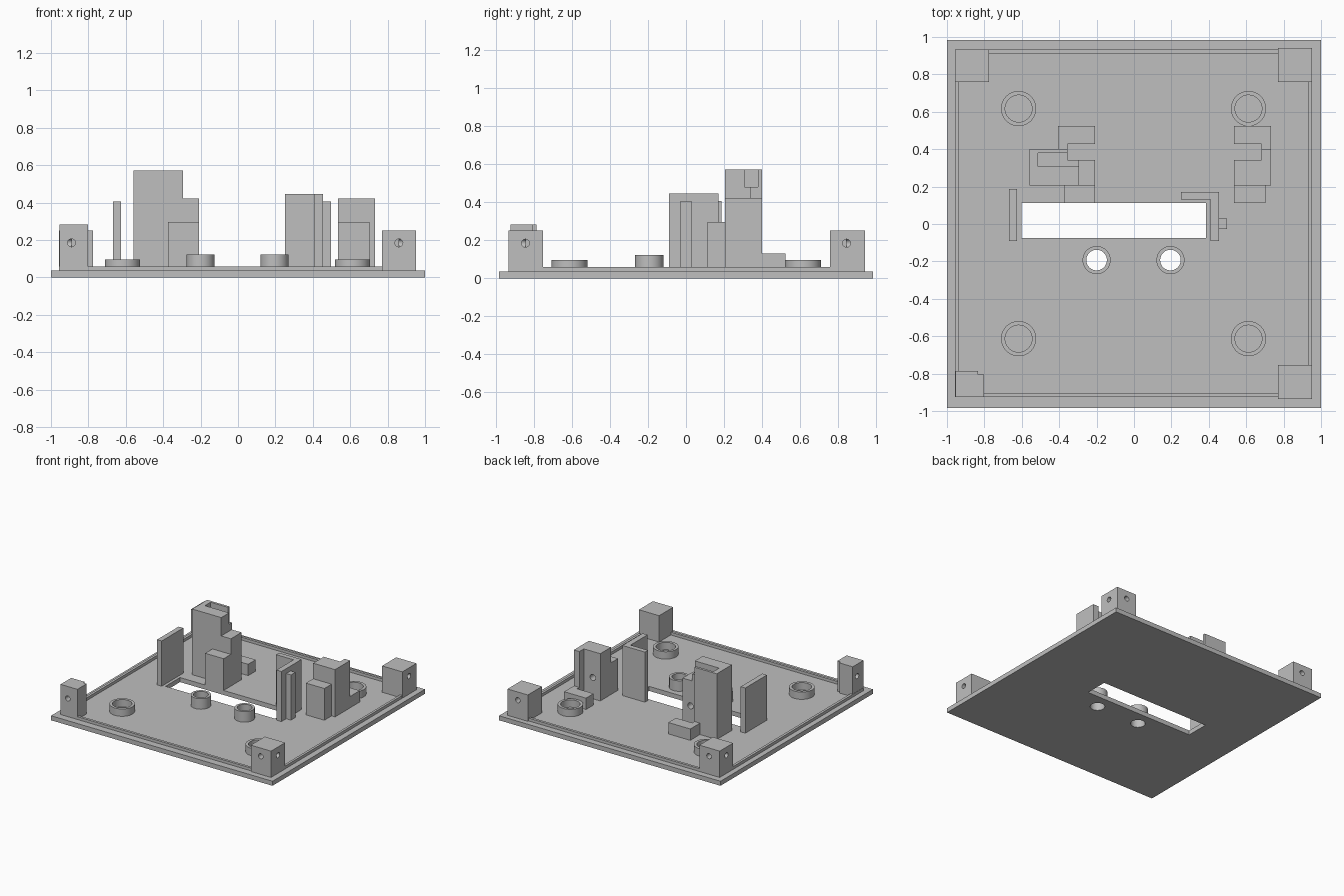
import bpy, bmesh, math
from mathutils import Matrix, Vector

if "Cube" in bpy.data.objects:
    bpy.data.objects.remove(bpy.data.objects["Cube"])

grey = bpy.data.materials.new("plain grey")
grey.diffuse_color = (0.52, 0.52, 0.52, 1)
grey.use_nodes = True
grey.node_tree.nodes["Principled BSDF"].inputs["Base Color"].default_value = grey.diffuse_color

FLOOR = 0.037
SINK = FLOOR - 0.005   # parts bed slightly into the plate


def finish(name, bm):
    bmesh.ops.recalc_face_normals(bm, faces=bm.faces)
    me = bpy.data.meshes.new(name)
    bm.to_mesh(me)
    bm.free()
    me.materials.append(grey)
    ob = bpy.data.objects.new(name, me)
    bpy.context.collection.objects.link(ob)
    return ob


def prism(name, outline, z0, z1):
    """Extrude a plan outline from z0 up to z1."""
    bm = bmesh.new()
    face = bm.faces.new([bm.verts.new((x, y, z0)) for x, y in outline])
    up = bmesh.ops.extrude_face_region(bm, geom=[face])["geom"]
    bmesh.ops.translate(bm, vec=(0, 0, z1 - z0),
                        verts=[v for v in up if isinstance(v, bmesh.types.BMVert)])
    return finish(name, bm)


def rect(x0, x1, y0, y1):
    return [(x0, y0), (x1, y0), (x1, y1), (x0, y1)]


def box(name, x0, x1, y0, y1, z1, z0=SINK):
    return prism(name, rect(x0, x1, y0, y1), z0, z1)


def rod(centre, axis, radius, length, sides=32):
    """Cylinder used as a drill."""
    bm = bmesh.new()
    turn = Vector((0, 0, 1)).rotation_difference(Vector(axis)).to_matrix().to_4x4()
    bmesh.ops.create_cone(bm, cap_ends=True, segments=sides, radius1=radius,
                          radius2=radius, depth=length,
                          matrix=Matrix.Translation(centre) @ turn)
    return finish("cutter", bm)


def cut(ob, cutters):
    """Subtract the cutters, bake the result and remove them."""
    for c in cutters:
        m = ob.modifiers.new("cut", "BOOLEAN")
        m.operation, m.solver, m.object = "DIFFERENCE", "EXACT", c
    deps = bpy.context.evaluated_depsgraph_get()
    me = bpy.data.meshes.new_from_object(ob.evaluated_get(deps))
    ob.modifiers.clear()
    ob.data = me
    for c in cutters:
        bpy.data.objects.remove(c)
    smooth(ob)


def smooth(ob):
    bpy.ops.object.select_all(action="DESELECT")
    ob.select_set(True)
    bpy.context.view_layer.objects.active = ob
    bpy.ops.object.shade_smooth_by_angle(angle=math.radians(30))


def tube(name, x, y, r_out, r_in, z0, z1, sides=48):
    bm = bmesh.new()
    loops = []
    for r, z in ((r_out, z0), (r_out, z1), (r_in, z1), (r_in, z0)):
        loops.append([bm.verts.new((x + r * math.cos(a), y + r * math.sin(a), z))
                      for a in (math.tau * i / sides for i in range(sides))])
    for k in range(4):
        a, b = loops[k], loops[(k + 1) % 4]
        for i in range(sides):
            j = (i + 1) % sides
            bm.faces.new((a[i], a[j], b[j], b[i]))
    smooth(finish(name, bm))


# Base plate with the long slot and two through holes
plate = box("base_plate", -1, 1, -0.983, 0.983, FLOOR, 0)
peg_x = (-0.2, 0.195)
cut(plate, [box("cutter", -0.602, 0.385, -0.075, 0.112, 0.2, -0.1)]
    + [rod((x, -0.193, 0), (0, 0, 1), 0.055, 0.3, 48) for x in peg_x])

# Thin raised rim
rim = box("rim", -0.957, 0.952, -0.925, 0.932, 0.06)
cut(rim, [box("cutter", -0.936, 0.932, -0.904, 0.911, 0.2, -0.1)])

# Screw bosses
for x in peg_x:
    tube("hollow_peg", x, -0.193, 0.075, 0.055, SINK, 0.123)
for x in (-0.617, 0.612):
    for y in (-0.613, 0.617):
        tube("round_standoff", x, y, 0.094, 0.072, SINK, 0.097)

# Corner posts, each with two crossing side holes
posts = [
    ("front_left_post", [(-0.955, -0.925), (-0.803, -0.925), (-0.803, -0.805),
                         (-0.835, -0.805), (-0.835, -0.787), (-0.955, -0.787)],
     0.283, -0.89, -0.845),
    ("front_right_post", rect(0.77, 0.953, -0.935, -0.753), 0.252, 0.86, -0.845),
    ("back_left_post", rect(-0.957, -0.774, 0.759, 0.932), 0.252, -0.86, 0.845),
    ("back_right_post", rect(0.77, 0.953, 0.759, 0.941), 0.252, 0.86, 0.845),
]
for name, outline, top, hx, hy in posts:
    post = prism(name, outline, SINK, top)
    sx, sy = math.copysign(1, hx), math.copysign(1, hy)
    cut(post, [rod((hx, hy + sy * 0.08, 0.185), (0, 1, 0), 0.021, 0.16),
               rod((hx + sx * 0.08, hy, 0.185), (1, 0, 0), 0.021, 0.16)])

# Guide walls at the slot ends
box("left_guide_wall", -0.668, -0.626, -0.09, 0.188, 0.406)
prism("right_guide_wall", [(0.41, -0.09), (0.455, -0.09), (0.455, 0.17),
                           (0.252, 0.17), (0.252, 0.13), (0.41, 0.13)], SINK, 0.446)
box("right_guide_rib", 0.45, 0.498, -0.028, 0.03, 0.406)

# Right bracket: front step, main body with a back notch, low back foot
box("right_bracket_step", 0.535, 0.702, 0.112, 0.21, 0.296)
body = prism("right_bracket_body", [(0.535, 0.205), (0.733, 0.205), (0.733, 0.4),
                                    (0.683, 0.4), (0.683, 0.342), (0.535, 0.342)],
             SINK, 0.423)
cut(body, [rod((0.603, 0.33, 0.21), (0, 1, 0), 0.025, 0.15)])
prism("right_bracket_foot", [(0.683, 0.395), (0.733, 0.395), (0.733, 0.525),
                             (0.535, 0.525), (0.535, 0.428), (0.683, 0.428)],
      SINK, 0.13)

# Left bracket: front step, shoulder, tall tower with an open pocket, low foot
box("left_bracket_step", -0.375, -0.208, 0.112, 0.21, 0.296)
shoulder = box("left_bracket_shoulder", -0.356, -0.208, 0.205, 0.342, 0.423)
cut(shoulder, [rod((-0.28, 0.33, 0.215), (0, 1, 0), 0.025, 0.15)])
tower = prism("left_bracket_tower", [(-0.558, 0.205), (-0.295, 0.205), (-0.295, 0.342),
                                     (-0.356, 0.342), (-0.356, 0.4), (-0.558, 0.4)],
              SINK, 0.573)
cut(tower, [box("cutter", -0.514, -0.2, 0.307, 0.38, 0.7, 0.48),
            rod((-0.28, 0.33, 0.215), (0, 1, 0), 0.025, 0.15)])
prism("left_bracket_foot", [(-0.406, 0.395), (-0.356, 0.395), (-0.356, 0.428),
                            (-0.208, 0.428), (-0.208, 0.525), (-0.406, 0.525)],
      SINK, 0.13)
